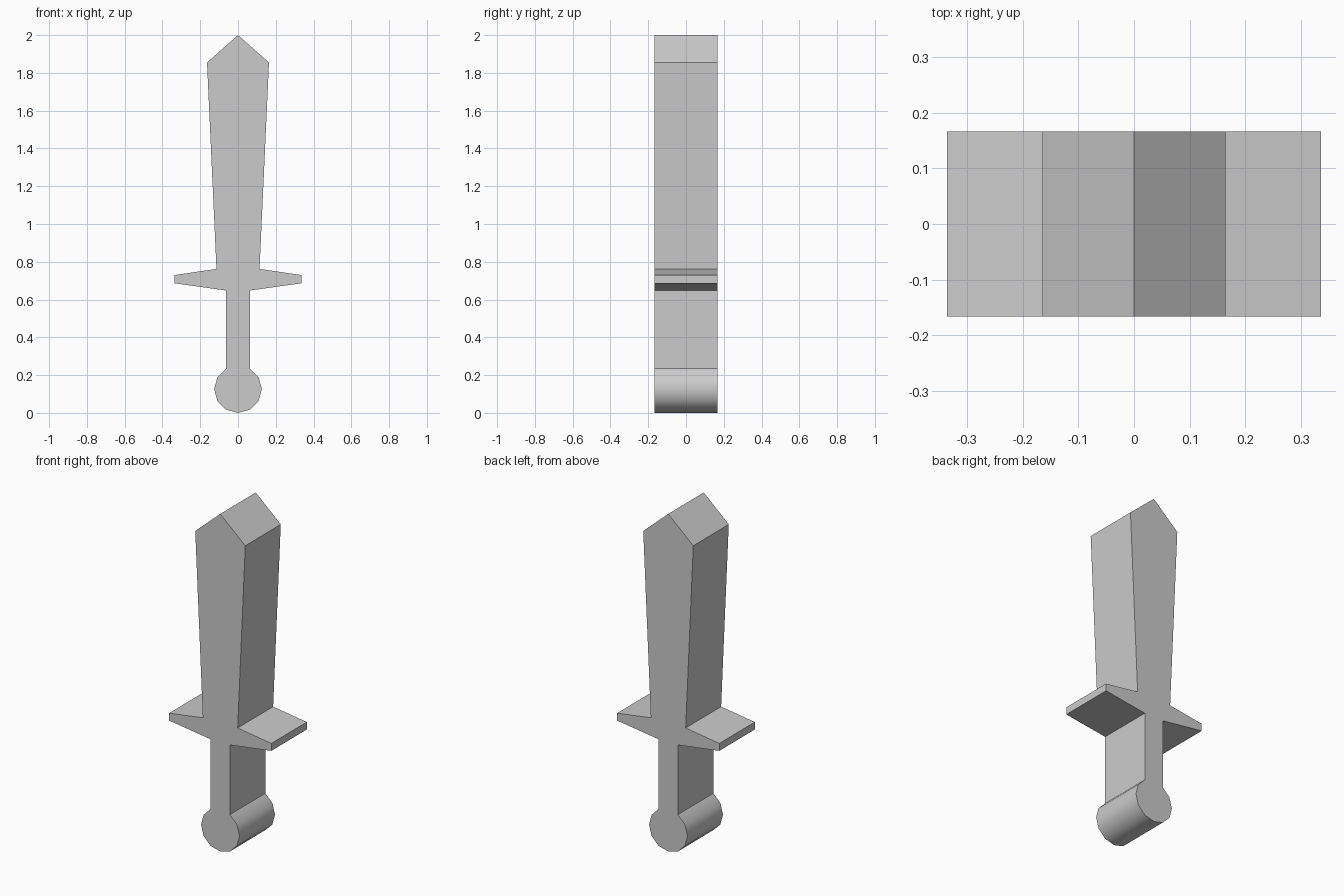
import bpy, bmesh
from math import sin, cos, radians

if "Cube" in bpy.data.objects:
    bpy.data.objects.remove(bpy.data.objects["Cube"])

HALF_DEPTH = 0.166
POMMEL_R = 0.126

# Right half of the outline, from pommel bottom up to the tip
pommel = [(POMMEL_R * sin(radians(a)), POMMEL_R * (1 - cos(radians(a))))
          for a in range(0, 151, 30)]
grip_top = [(0.063, 0.648)]
guard = [(0.335, 0.686), (0.335, 0.73), (0.114, 0.762)]
blade = [(0.164, 1.855), (0.0, 2.0)]
right = pommel + grip_top + guard + blade

# Mirror to the left half, leaving out the two centre points
outline = right + [(-x, z) for x, z in reversed(right[1:-1])]

# Extrude the closed outline through the full thickness
bm = bmesh.new()
face = bm.faces.new([bm.verts.new((x, -HALF_DEPTH, z)) for x, z in outline])
result = bmesh.ops.extrude_face_region(bm, geom=[face], use_keep_orig=True)
back = [g for g in result["geom"] if isinstance(g, bmesh.types.BMVert)]
bmesh.ops.translate(bm, verts=back, vec=(0, 2 * HALF_DEPTH, 0))
bmesh.ops.recalc_face_normals(bm, faces=bm.faces)

mesh = bpy.data.meshes.new("sword")
bm.to_mesh(mesh)
bm.free()
sword = bpy.data.objects.new("sword", mesh)
bpy.context.collection.objects.link(sword)

# Smooth the round pommel, keep all other edges sharp
bpy.context.view_layer.objects.active = sword
sword.select_set(True)
bpy.ops.object.shade_smooth_by_angle(angle=radians(35))
